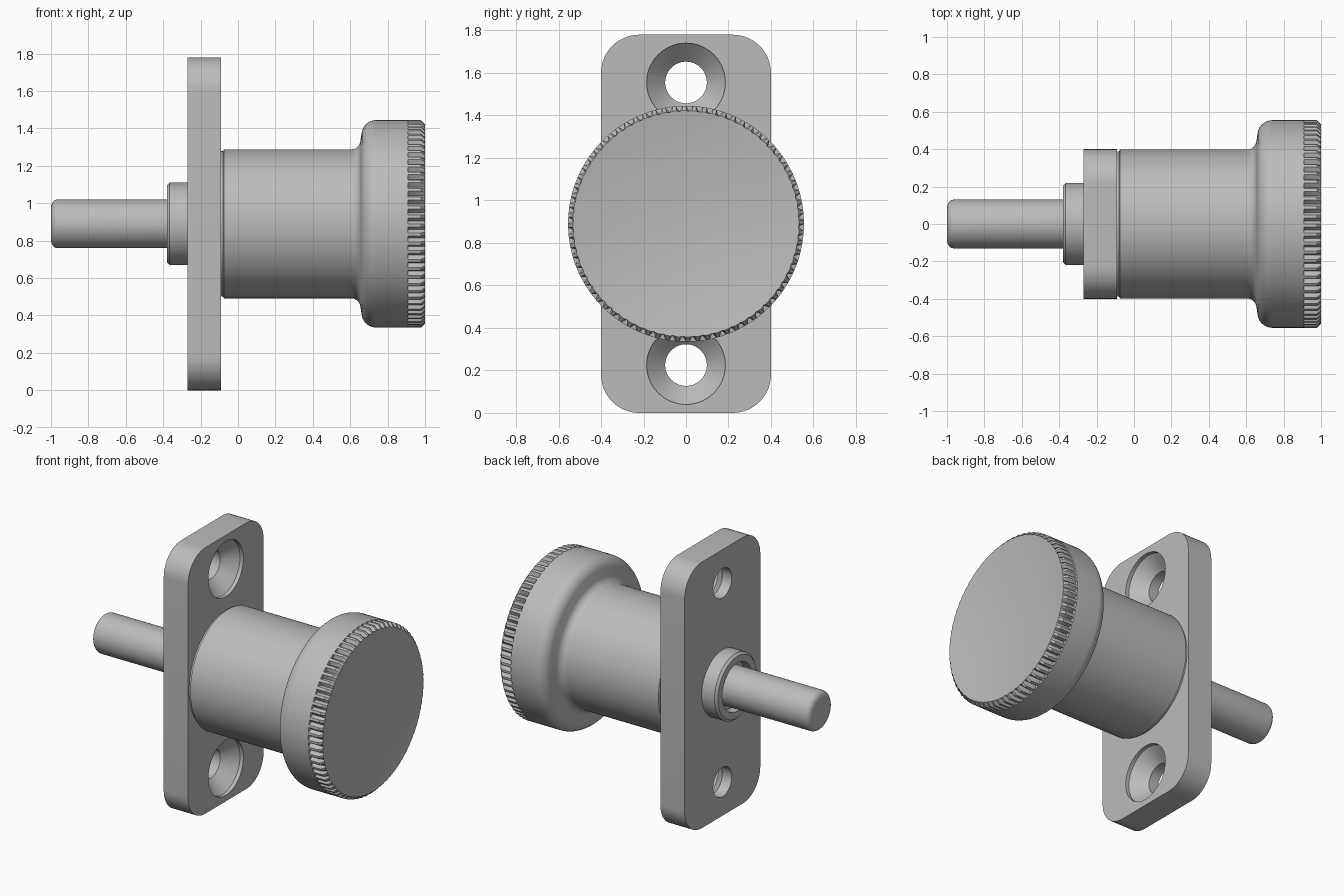
import bpy
import bmesh
from math import sin, cos, pi, radians

cube = bpy.data.objects.get("Cube")
if cube:
    bpy.data.objects.remove(cube, do_unlink=True)

AXIS_Z = 0.89        # height of the turning axis
TEETH = 72           # knurl teeth around the knob rim

metal = bpy.data.materials.new("satin grey metal")
metal.use_nodes = True
grey = (0.5, 0.5, 0.5, 1)
metal.diffuse_color = grey
metal.node_tree.nodes["Principled BSDF"].inputs["Base Color"].default_value = grey


def finish(name, bm):
    """Turn a bmesh into a smooth-shaded object with sharp edges kept."""
    bmesh.ops.recalc_face_normals(bm, faces=bm.faces)
    mesh = bpy.data.meshes.new(name)
    bm.to_mesh(mesh)
    bm.free()
    mesh.materials.append(metal)
    obj = bpy.data.objects.new(name, mesh)
    bpy.context.collection.objects.link(obj)
    shade(obj)
    return obj


def shade(obj):
    bpy.ops.object.select_all(action="DESELECT")
    obj.select_set(True)
    bpy.context.view_layer.objects.active = obj
    bpy.ops.object.shade_smooth_by_angle(angle=radians(28))


def lathe(name, profile, z=AXIS_Z, steps=96):
    """Revolve (x, radius[, valley radius]) points about a line along x.
    A valley radius pulls in every third vertex to cut knurl grooves."""
    bm = bmesh.new()
    rings = []
    for x, *r in profile:
        if r[0] == 0:
            rings.append([bm.verts.new((x, 0, z))] * steps)
            continue
        ring = []
        for i in range(steps):
            a = 2 * pi * i / steps
            rad = r[-1] if i % 3 == 2 else r[0]
            ring.append(bm.verts.new((x, rad * cos(a), z + rad * sin(a))))
        rings.append(ring)
    for lo, hi in zip(rings, rings[1:]):
        for i in range(steps):
            j = (i + 1) % steps
            corners = dict.fromkeys((lo[i], lo[j], hi[j], hi[i]))
            bm.faces.new(list(corners))
    return finish(name, bm)


def arc(cx, cr, rx, rr, start, end, n=8):
    """Elliptical arc of profile points, angles in degrees."""
    angles = [radians(start + (end - start) * i / n) for i in range(n + 1)]
    return [(cx + rx * cos(a), cr + rr * sin(a)) for a in angles]


# Mounting plate: rounded rectangle extruded along x
bm = bmesh.new()
corner = 0.18
outline = []
for sy, sz, start in ((1, 1, 0), (-1, 1, 90), (-1, -1, 180), (1, -1, 270)):
    outline += arc(sy * (0.4 - corner), AXIS_Z + sz * (AXIS_Z - corner),
                   corner, corner, start, start + 90, 12)
base = bm.faces.new([bm.verts.new((-0.27, y, z)) for y, z in outline])
side = bmesh.ops.extrude_face_region(bm, geom=[base])["geom"]
bmesh.ops.translate(bm, vec=(0.18, 0, 0),
                    verts=[v for v in side if isinstance(v, bmesh.types.BMVert)])
plate = finish("mounting_plate", bm)

# Countersunk screw holes
for z in (0.225, 2 * AXIS_Z - 0.225):
    cutter = lathe("screw_hole_cutter",
                   [(-0.4, 0), (-0.4, 0.098), (-0.2, 0.098), (-0.115, 0.185),
                    (0, 0.185), (0, 0)], z, 64)
    cutter.hide_render = True
    cut = plate.modifiers.new("screw_hole", "BOOLEAN")
    cut.operation = "DIFFERENCE"
    cut.solver = "EXACT"
    cut.object = cutter
    bpy.context.view_layer.objects.active = plate
    bpy.ops.object.modifier_apply(modifier=cut.name)
    bpy.data.objects.remove(cutter, do_unlink=True)
shade(plate)

# Guide bushing with a shallow bore around the pin
lathe("guide_bushing",
      [(-0.26, 0.22), (-0.365, 0.22), (-0.38, 0.205), (-0.38, 0.16),
       (-0.33, 0.155), (-0.33, 0.1)])

# Plunger pin with a rounded nose
lathe("plunger_pin",
      [(-0.26, 0), (-0.26, 0.13)] + arc(-0.965, 0.085, 0.035, 0.045, 90, 180)
      + [(-1.0, 0)])

# Body sleeve and flared knob with a knurled rim and dished face
dish = [(0.955 + 0.04 * (r / 0.5) ** 2, r) for r in (0.5, 0.42, 0.34, 0.26, 0.18, 0.09, 0)]
lathe("knob",
      [(-0.095, 0), (-0.095, 0.388), (-0.08, 0.388), (-0.075, 0.398), (0.6, 0.398)]
      + arc(0.605, 0.45, 0.05, 0.052, -90, -15)
      + arc(0.74, 0.475, 0.08, 0.08, 165, 90)
      + [(0.908, 0.555), (0.91, 0.555, 0.53), (0.978, 0.555, 0.53),
         (1.0, 0.533, 0.53)]
      + dish, steps=TEETH * 3)
